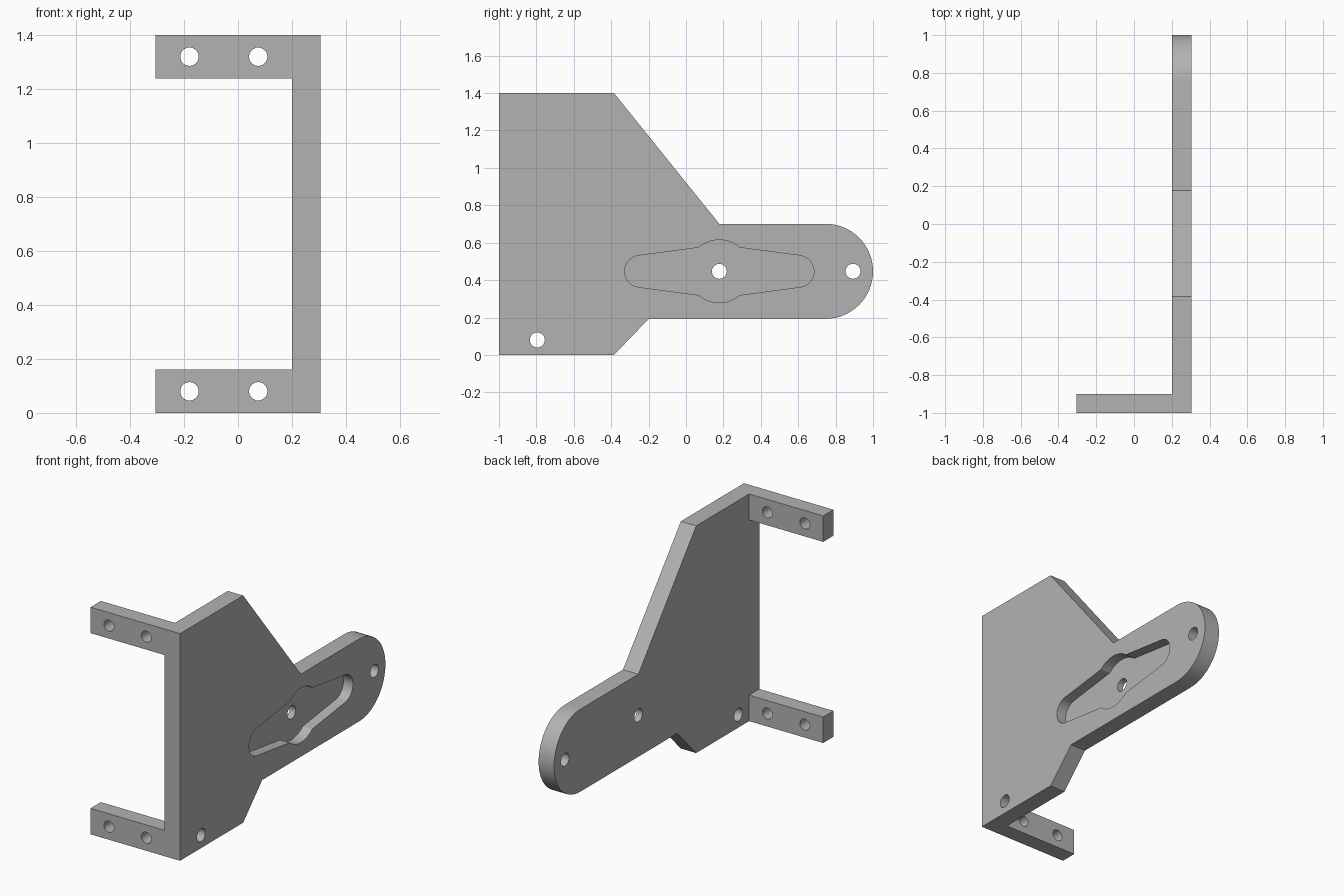
import bpy, bmesh
from math import cos, sin, pi, radians, atan2
from mathutils import Vector

cube = bpy.data.objects.get("Cube")
if cube:
    bpy.data.objects.remove(cube, do_unlink=True)

grey = bpy.data.materials.new("plain grey")
grey.use_nodes = True
COLOUR = (0.45, 0.45, 0.45, 1)
grey.diffuse_color = COLOUR
grey.node_tree.nodes["Principled BSDF"].inputs["Base Color"].default_value = COLOUR

PLATE_IN, PLATE_OUT = 0.2, 0.305
AXIS_Z = 0.447


def arc(cy, cz, r, start, end, steps):
    return [(cy + r * cos(start + (end - start) * i / steps),
             cz + r * sin(start + (end - start) * i / steps)) for i in range(steps + 1)]


def extrude(name, points, place, direction):
    """Extrude a 2D outline, put in 3D by place, along direction."""
    bm = bmesh.new()
    face = bm.faces.new([bm.verts.new(place(a, b)) for a, b in points])
    out = bmesh.ops.extrude_face_region(bm, geom=[face])
    verts = [v for v in out["geom"] if isinstance(v, bmesh.types.BMVert)]
    bmesh.ops.translate(bm, verts=verts, vec=Vector(direction))
    bmesh.ops.recalc_face_normals(bm, faces=bm.faces)
    mesh = bpy.data.meshes.new(name)
    bm.to_mesh(mesh)
    bm.free()
    mesh.materials.append(grey)
    obj = bpy.data.objects.new(name, mesh)
    bpy.context.collection.objects.link(obj)
    return obj


def side_shape(name, points, x0, x1):
    return extrude(name, points, lambda y, z: (x0, y, z), (x1 - x0, 0, 0))


def front_shape(name, points, y0, y1):
    return extrude(name, points, lambda x, z: (x, y0, z), (0, y1 - y0, 0))


def combine(target, tool, operation):
    bpy.context.view_layer.objects.active = target
    mod = target.modifiers.new(operation.title(), "BOOLEAN")
    mod.operation, mod.object, mod.solver = operation, tool, "EXACT"
    bpy.ops.object.modifier_apply(modifier=mod.name)
    bpy.data.objects.remove(tool, do_unlink=True)


# Side plate with a rounded arm
outline = [(-1, 0), (-0.385, 0), (-0.2, 0.192)]
outline += arc(0.746, AXIS_Z, 0.254, -pi / 2, pi / 2, 32)
outline += [(0.178, 0.701), (-0.385, 1.4), (-1, 1.4)]
bracket = side_shape("mounting_bracket", outline, PLATE_IN, PLATE_OUT)

# Mounting tabs at the top and bottom of the front edge
for low, high in ((0, 0.16), (1.24, 1.4)):
    tab = [(-0.305, low), (0.25, low), (0.25, high), (-0.305, high)]
    combine(bracket, front_shape("tab", tab, -1, -0.9), "UNION")

# Recess for a two-armed lever, with a round hub and tapering arms
HUB_Y, HUB_R, TIP_R, TIP_OFFSET = 0.178, 0.168, 0.085, 0.421
hub_start = atan2(0.127, 0.11)
tip_end = radians(82)
half = arc(HUB_Y + TIP_OFFSET, AXIS_Z, TIP_R, -tip_end, tip_end, 16)
half += arc(HUB_Y, AXIS_Z, HUB_R, hub_start, pi - hub_start, 14)
recess = half + [(2 * HUB_Y - y, 2 * AXIS_Z - z) for y, z in half]
# The second hub arc closes the outline after the opposite tip
combine(bracket, side_shape("recess", recess, PLATE_OUT - 0.065, 0.4), "DIFFERENCE")

# Screw holes through the plate
for y, z in ((HUB_Y, AXIS_Z), (0.893, AXIS_Z), (-0.795, 0.08)):
    hole = arc(y, z, 0.04, 0, 2 * pi, 28)[:-1]
    combine(bracket, side_shape("hole", hole, 0.1, 0.4), "DIFFERENCE")

# Screw holes through the tabs
for x in (-0.18, 0.075):
    for z in (0.08, 1.32):
        hole = arc(x, z, 0.034, 0, 2 * pi, 28)[:-1]
        combine(bracket, front_shape("hole", hole, -1.1, -0.8), "DIFFERENCE")

bpy.ops.object.select_all(action="DESELECT")
bracket.select_set(True)
bpy.context.view_layer.objects.active = bracket
bpy.ops.object.shade_smooth_by_angle(angle=radians(25))
